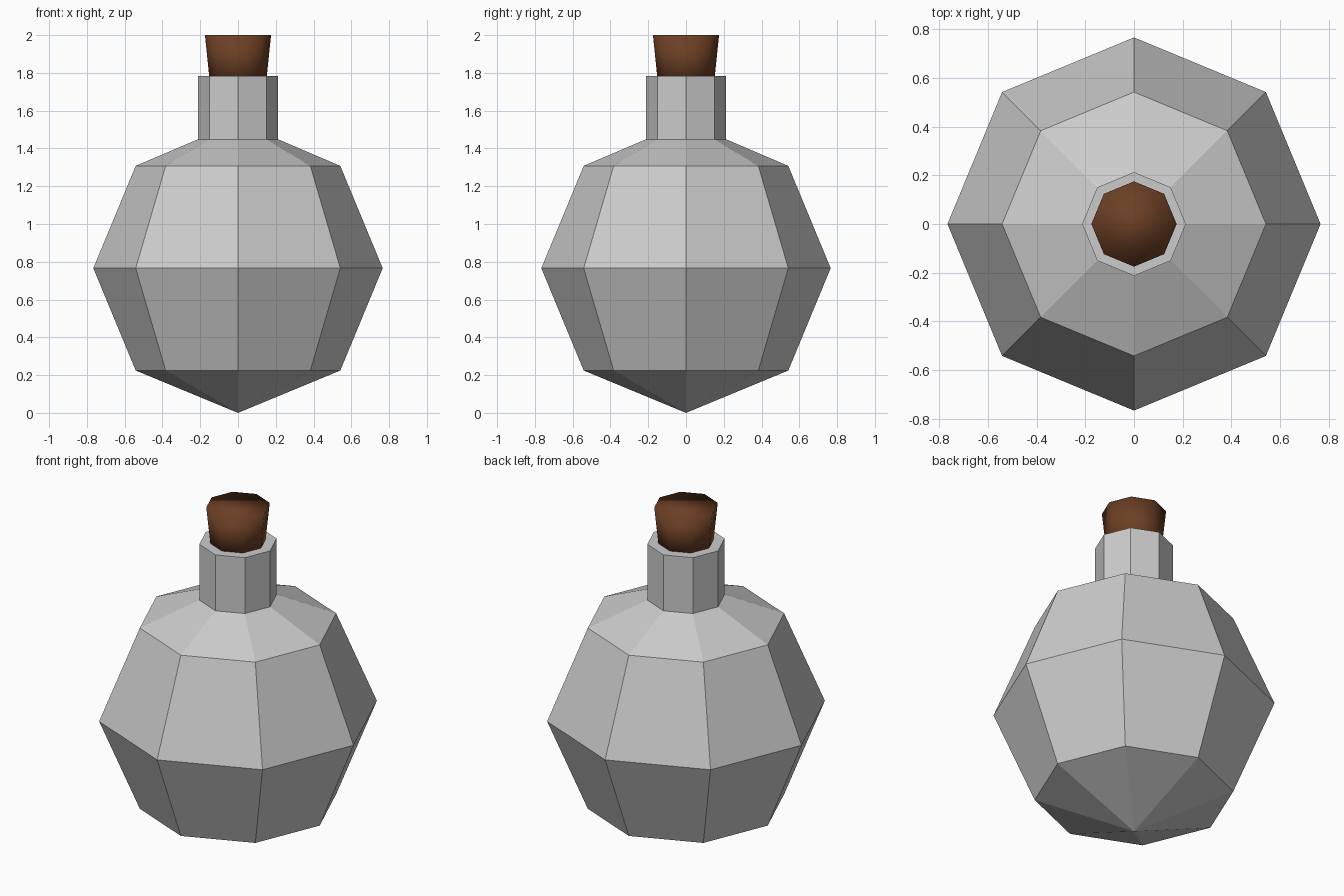
import bpy, bmesh
from math import sin, cos, pi

if "Cube" in bpy.data.objects:
    bpy.data.objects.remove(bpy.data.objects["Cube"])

SIDES = 8
R = 0.766                     # radius of the round body
H = R * cos(pi / 4)


def lathe(name, profile, smooth=False, tip=None):
    """Eight-sided turned solid from (radius, height) rings, bottom to top."""
    bm = bmesh.new()
    rings = [[bm.verts.new((r * cos(2 * pi * i / SIDES), r * sin(2 * pi * i / SIDES), z))
              for i in range(SIDES)] for r, z in profile]
    for low, high in zip(rings, rings[1:]):
        for i in range(SIDES):
            j = (i + 1) % SIDES
            bm.faces.new((low[i], low[j], high[j], high[i]))
    bm.faces.new(rings[-1])
    if tip is None:
        bm.faces.new(rings[0][::-1])
    else:
        point = bm.verts.new((0, 0, tip))
        for i in range(SIDES):
            bm.faces.new((point, rings[0][(i + 1) % SIDES], rings[0][i]))
    bmesh.ops.recalc_face_normals(bm, faces=bm.faces)
    for f in bm.faces:
        f.smooth = smooth
    mesh = bpy.data.meshes.new(name)
    bm.to_mesh(mesh)
    bm.free()
    obj = bpy.data.objects.new(name, mesh)
    bpy.context.collection.objects.link(obj)
    return obj


# Faceted flask: pointed base, round body, shoulder and straight neck
lathe("flask", [(H, R - H), (R, R), (H, R + H), (0.213, 1.448), (0.213, 1.783)], tip=0)

# Tapered cork stopper, softly shaded, set into the neck
cork = lathe("cork", [(0.148, 1.74), (0.175, 2.0)], smooth=True)
brown = bpy.data.materials.new("cork_brown")
brown.diffuse_color = (0.15, 0.05, 0.018, 1)
brown.use_nodes = True
brown.node_tree.nodes["Principled BSDF"].inputs["Base Color"].default_value = brown.diffuse_color
cork.data.materials.append(brown)
